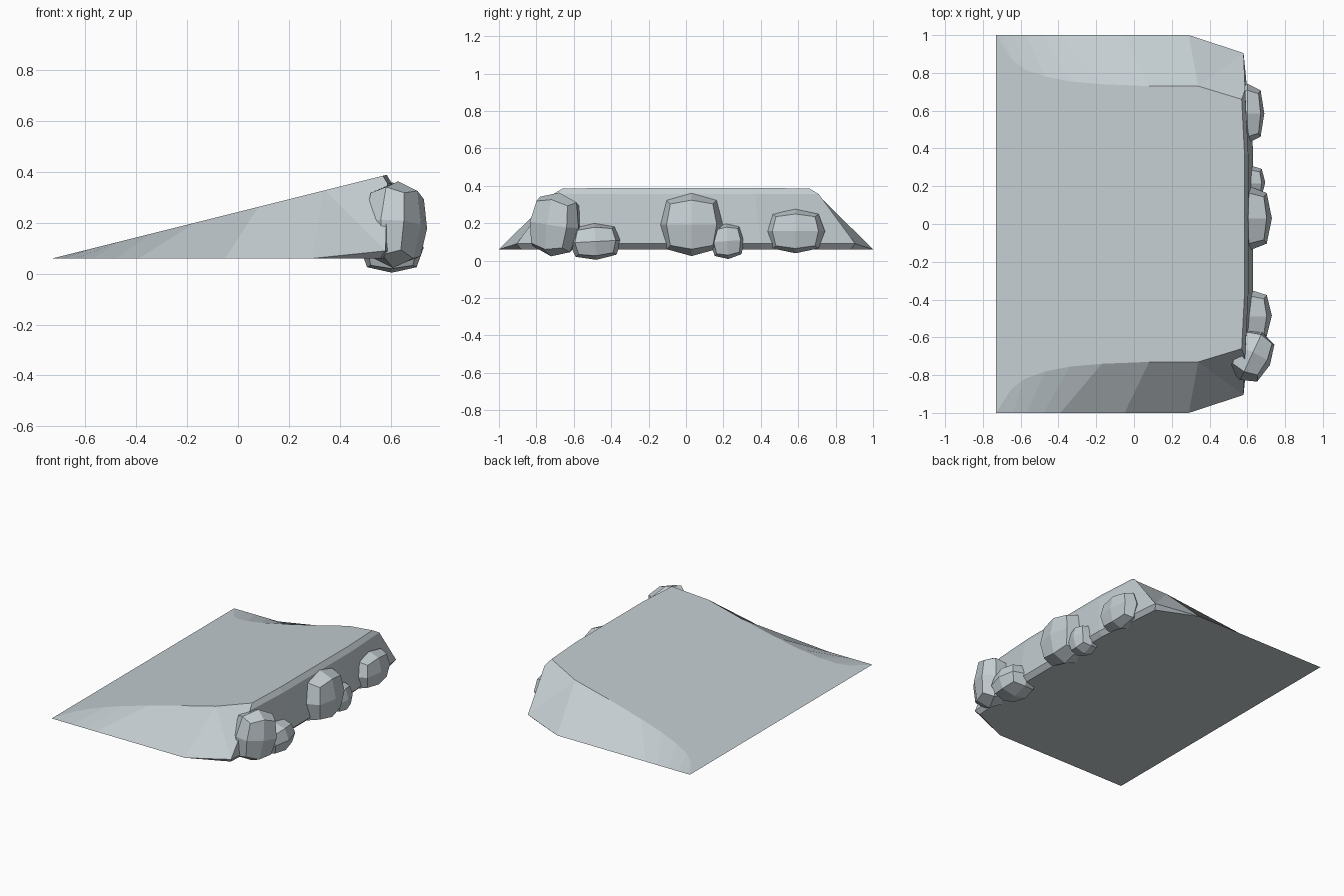
import bpy, bmesh, math
from mathutils import Matrix, Vector

if "Cube" in bpy.data.objects:
    bpy.data.objects.remove(bpy.data.objects["Cube"])

stone = bpy.data.materials.new("pale_blue_grey_stone")
stone.diffuse_color = (0.55, 0.61, 0.64, 1)
stone.use_nodes = True
stone.node_tree.nodes["Principled BSDF"].inputs["Base Color"].default_value = stone.diffuse_color


def finish(bm, name):
    bmesh.ops.recalc_face_normals(bm, faces=bm.faces[:])
    me = bpy.data.meshes.new(name)
    bm.to_mesh(me)
    bm.free()
    me.materials.append(stone)
    ob = bpy.data.objects.new(name, me)
    bpy.context.collection.objects.link(ob)
    return ob


def slope_z(x):
    return 0.06 + (x + 0.73) * 0.25


# Ramp: sloped top outline with matching points along the base edge
top_xy = [(-0.65, 0.875), (-0.58, 0.82), (-0.47, 0.78), (-0.34, 0.755),
          (-0.17, 0.74), (0.08, 0.73), (0.34, 0.73)]
base_x = [-0.69, -0.64, -0.57, -0.48, -0.39, -0.05, 0.29]
# Rear wall levels, bottom to top: outer point and inner point
levels = [((0.56, 0.88, 0.06), (0.60, 0.40, 0.06)),
          ((0.58, 0.905, 0.09), (0.63, 0.40, 0.09)),
          ((0.588, 0.71, 0.355), (0.605, 0.37, 0.355)),
          ((0.57, 0.66, slope_z(0.57)), (0.585, 0.37, slope_z(0.585)))]

bm = bmesh.new()
half = []
for s in (1, -1):
    def add(x, y, z):
        return bm.verts.new((x, y * s, z))
    toe = add(-0.73, 1, 0.06)
    top = [toe] + [add(x, y, slope_z(x)) for x, y in top_xy]
    base = [toe] + [add(x, 1, 0.06) for x in base_x]
    rear = [[add(*p) for p in lv] for lv in levels]
    # flared side
    bm.faces.new((toe, base[1], top[1]))
    for i in range(1, len(top) - 1):
        bm.faces.new((base[i], base[i + 1], top[i + 1], top[i]))
    bm.faces.new((base[-1], rear[1][0], top[-1]))
    bm.faces.new((rear[1][0], rear[2][0], rear[3][0], top[-1]))
    bm.faces.new((base[-1], rear[0][0], rear[1][0]))
    # rear wall, outer panel
    for a, b in zip(rear, rear[1:]):
        bm.faces.new((a[0], a[1], b[1], b[0]))
    half.append((top + rear[3][::1], base + rear[0], rear))
(lt, lb, lr), (rt, rb, rr) = half
bm.faces.new(lt + rt[::-1])
bm.faces.new(lb + rb[::-1])
for i in range(3):
    bm.faces.new((lr[i][1], rr[i][1], rr[i + 1][1], lr[i + 1][1]))
finish(bm, "ramp")


# Boulders: once-divided cubes pulled towards a ball
def boulder(name, centre, radii, turn=0, lean=0):
    bm = bmesh.new()
    bmesh.ops.create_cube(bm, size=2)
    bmesh.ops.subdivide_edges(bm, edges=bm.edges[:], cuts=1, use_grid_fill=True)
    for v in bm.verts:
        n = round(v.co.length_squared)
        v.co *= {1: 1.0, 2: 0.78, 3: 0.66}[n]
        v.co = Vector(a * b for a, b in zip(v.co, radii))
    bm.transform(Matrix.Translation(centre)
                 @ Matrix.Rotation(math.radians(turn), 4, 'Z')
                 @ Matrix.Rotation(math.radians(lean), 4, 'X'))
    finish(bm, name)


boulder("corner_boulder", (0.62, -0.70, 0.193), (0.11, 0.14, 0.172), -25, -8)
boulder("low_boulder", (0.605, -0.485, 0.102), (0.125, 0.14, 0.098), 0, 3)
boulder("middle_boulder", (0.605, 0.03, 0.192), (0.125, 0.172, 0.168))
boulder("small_boulder", (0.61, 0.22, 0.104), (0.085, 0.092, 0.096), 0, 4)
boulder("far_boulder", (0.60, 0.585, 0.157), (0.09, 0.158, 0.118))
